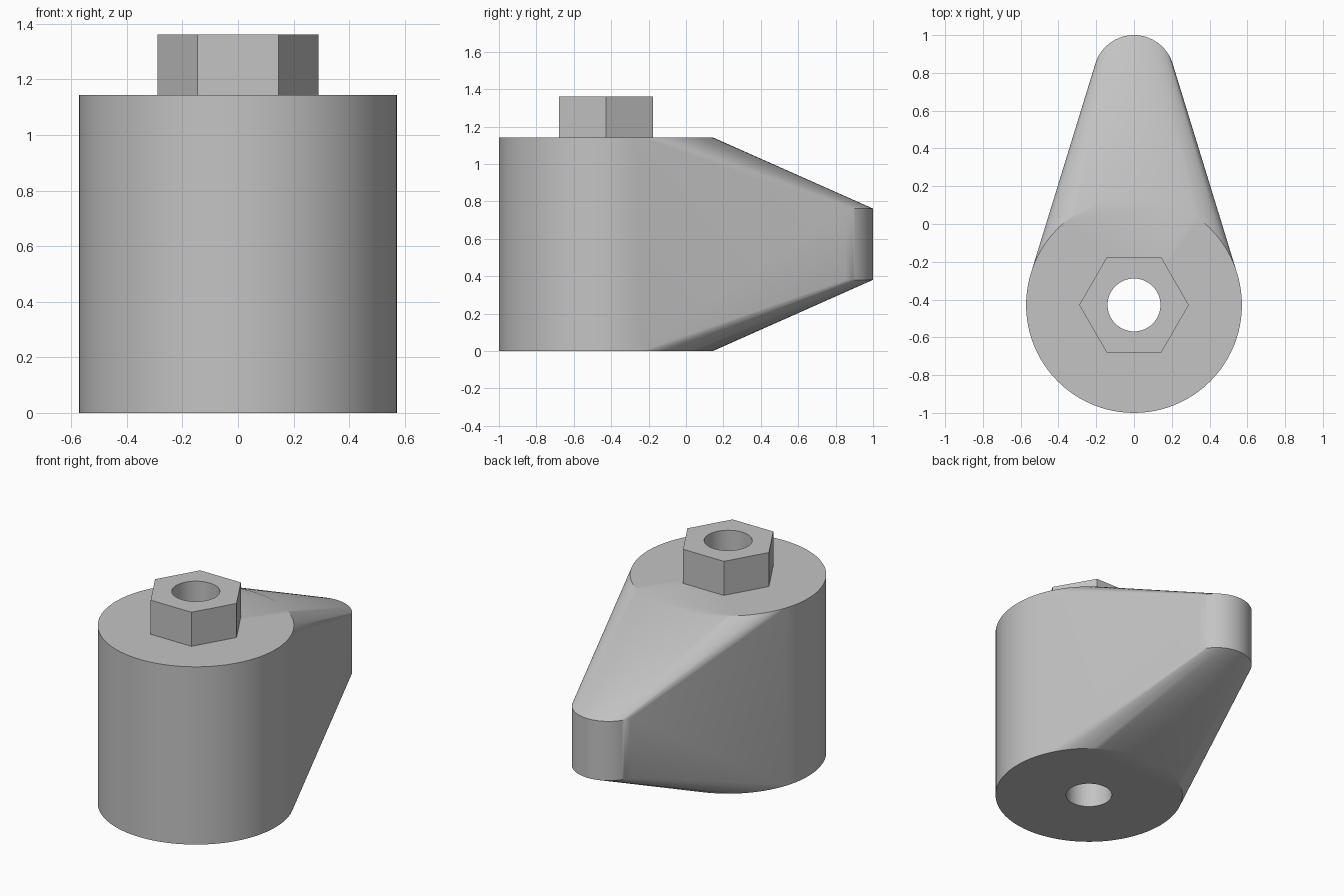
import bpy
import bmesh
import math
from mathutils import Matrix

if "Cube" in bpy.data.objects:
    bpy.data.objects.remove(bpy.data.objects["Cube"], do_unlink=True)

AXIS_Y = -0.4286      # centre line of the barrel, nut and bore
BODY_TOP = 1.143
NUT_TOP = 1.362

grey = bpy.data.materials.new("plain grey")
grey.use_nodes = True
grey.diffuse_color = (0.55, 0.55, 0.55, 1)
grey.node_tree.nodes["Principled BSDF"].inputs["Base Color"].default_value = (0.55, 0.55, 0.55, 1)


def add_cylinder(bm, radius, y, z0, z1, sides):
    bmesh.ops.create_cone(
        bm, cap_ends=True, segments=sides, radius1=radius, radius2=radius,
        depth=z1 - z0, matrix=Matrix.Translation((0, y, (z0 + z1) / 2)))


def make_object(name, bm):
    bmesh.ops.recalc_face_normals(bm, faces=bm.faces)
    mesh = bpy.data.meshes.new(name)
    bm.to_mesh(mesh)
    bm.free()
    obj = bpy.data.objects.new(name, mesh)
    bpy.context.collection.objects.link(obj)
    mesh.materials.append(grey)
    return obj


def select_only(obj):
    bpy.ops.object.select_all(action="DESELECT")
    obj.select_set(True)
    bpy.context.view_layer.objects.active = obj


# Tapered body: convex skin around a large barrel and a small rear post
bm = bmesh.new()
add_cylinder(bm, 0.5714, AXIS_Y, 0, BODY_TOP, 96)
add_cylinder(bm, 0.2143, 0.7857, 0.381, 0.762, 96)
bmesh.ops.delete(bm, geom=bm.faces[:], context="FACES_ONLY")
bmesh.ops.delete(bm, geom=bm.edges[:], context="EDGES_FACES") if not bm.verts else None
hull = bmesh.ops.convex_hull(bm, input=bm.verts[:])
unused = {v for v in hull["geom_interior"] + hull["geom_unused"]
          if isinstance(v, bmesh.types.BMVert)}
bmesh.ops.delete(bm, geom=list(unused), context="VERTS")
loose = [e for e in bm.edges if not e.link_faces]
bmesh.ops.delete(bm, geom=loose, context="EDGES")
bmesh.ops.dissolve_limit(bm, angle_limit=math.radians(0.1),
                         verts=bm.verts[:], edges=bm.edges[:])
body = make_object("tapered_body", bm)

# Hexagonal nut with corners pointing sideways
bm = bmesh.new()
add_cylinder(bm, 0.29, 0, BODY_TOP, NUT_TOP, 6)
bmesh.ops.rotate(bm, verts=bm.verts[:], cent=(0, 0, 0),
                 matrix=Matrix.Rotation(math.radians(30), 3, "Z"))
if max(v.co.x for v in bm.verts) < 0.28:
    bmesh.ops.rotate(bm, verts=bm.verts[:], cent=(0, 0, 0),
                     matrix=Matrix.Rotation(math.radians(30), 3, "Z"))
bmesh.ops.translate(bm, verts=bm.verts[:], vec=(0, AXIS_Y, 0))
nut = make_object("hex_nut", bm)

# Bore running through nut and body
bm = bmesh.new()
add_cylinder(bm, 0.14, AXIS_Y, -0.2, NUT_TOP + 0.2, 64)
cutter = make_object("bore_cutter", bm)
cutter.hide_render = True

for part in (body, nut):
    select_only(part)
    mod = part.modifiers.new("bore", "BOOLEAN")
    mod.operation = "DIFFERENCE"
    mod.solver = "EXACT"
    mod.object = cutter
    bpy.ops.object.modifier_apply(modifier=mod.name)
    bpy.ops.object.shade_smooth_by_angle(angle=math.radians(30))

bpy.data.objects.remove(cutter, do_unlink=True)
